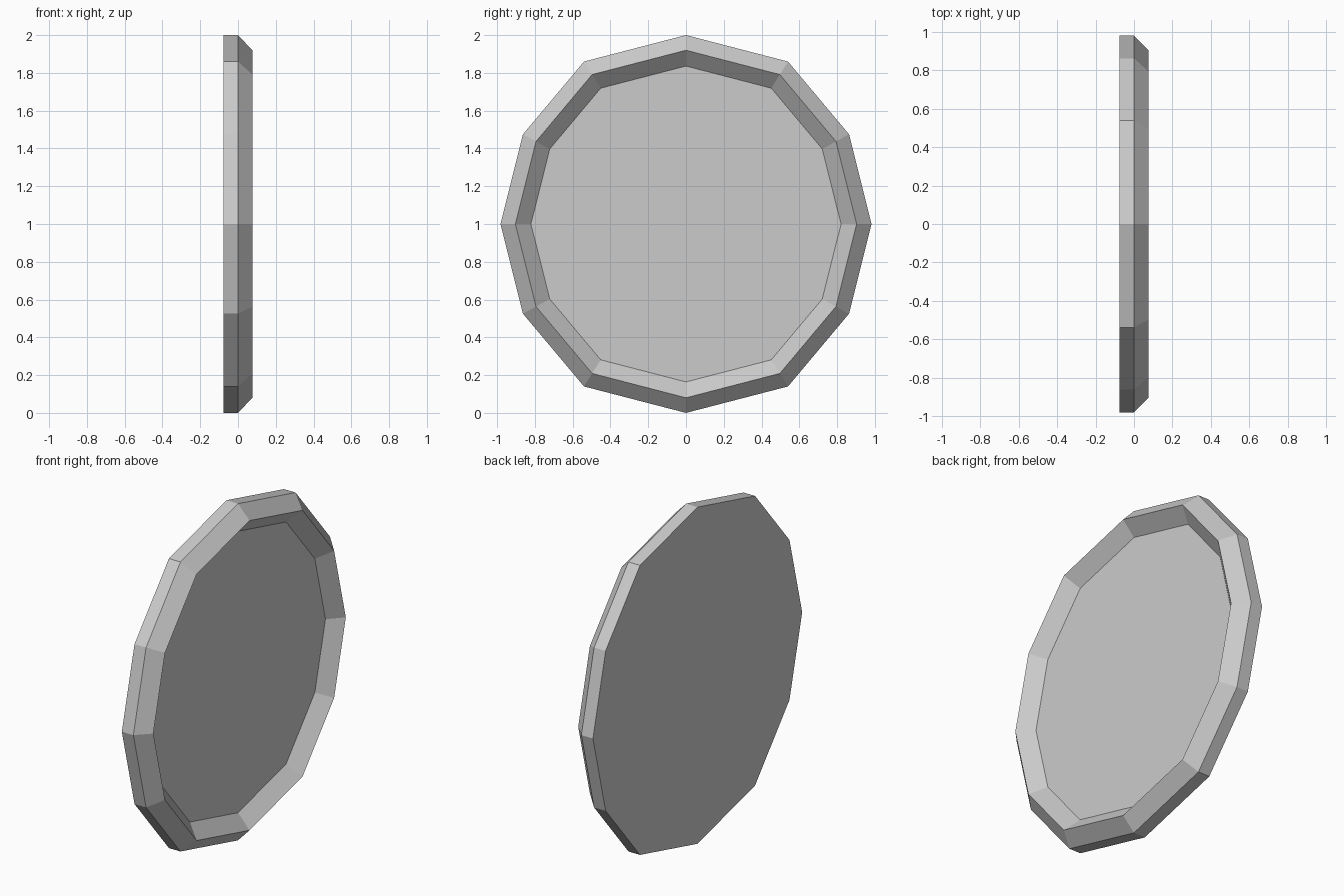
import bpy, bmesh

if "Cube" in bpy.data.objects:
    bpy.data.objects.remove(bpy.data.objects["Cube"])

# One quarter of the twelve-sided outline (y, z from the centre)
QUARTER = [(0.0, 1.0), (0.54, 0.86), (0.863, 0.475), (0.982, 0.0)]
half = QUARTER + [(y, -z) for y, z in reversed(QUARTER[:-1])]
OUTLINE = half + [(-y, z) for y, z in reversed(half[1:-1])]

grey = bpy.data.materials.new("light grey")
grey.diffuse_color = (0.6, 0.6, 0.6, 1)
grey.use_nodes = True
grey.node_tree.nodes["Principled BSDF"].inputs["Base Color"].default_value = grey.diffuse_color


def lathe(name, sections, cap_ends):
    """Join scaled copies of the outline; sections are (x, scale)."""
    bm = bmesh.new()
    rings = [[bm.verts.new((x, y * s, 1 + z * s)) for y, z in OUTLINE]
             for x, s in sections]
    n = len(OUTLINE)
    for a, b in zip(rings, rings[1:]):
        for i in range(n):
            j = (i + 1) % n
            bm.faces.new((a[i], b[i], b[j], a[j]))
    if cap_ends:
        bm.faces.new(rings[0])
        bm.faces.new(rings[-1][::-1])
    mesh = bpy.data.meshes.new(name)
    bm.to_mesh(mesh)
    bm.free()
    mesh.materials.append(grey)
    obj = bpy.data.objects.new(name, mesh)
    bpy.context.collection.objects.link(obj)
    return obj


# Solid backing disc
lathe("backing_disc", [(-0.076, 1.0), (0.0, 1.0)], True)

# Raised rim: outer slope, crest, inner slope down to the disc
lathe("raised_rim", [(0.0, 1.0), (0.076, 0.92), (0.0, 0.836)], False)

# Make every face point outward (clockwise outline seen from +x)
for obj in bpy.context.collection.objects:
    bm = bmesh.new()
    bm.from_mesh(obj.data)
    bm.faces.ensure_lookup_table()
    bm.normal_update()
    f = bm.faces[0]
    c = f.calc_center_median()
    if f.normal.y * c.y + f.normal.z * (c.z - 1) < 0:
        bmesh.ops.reverse_faces(bm, faces=bm.faces[:])
    bm.to_mesh(obj.data)
    bm.free()
